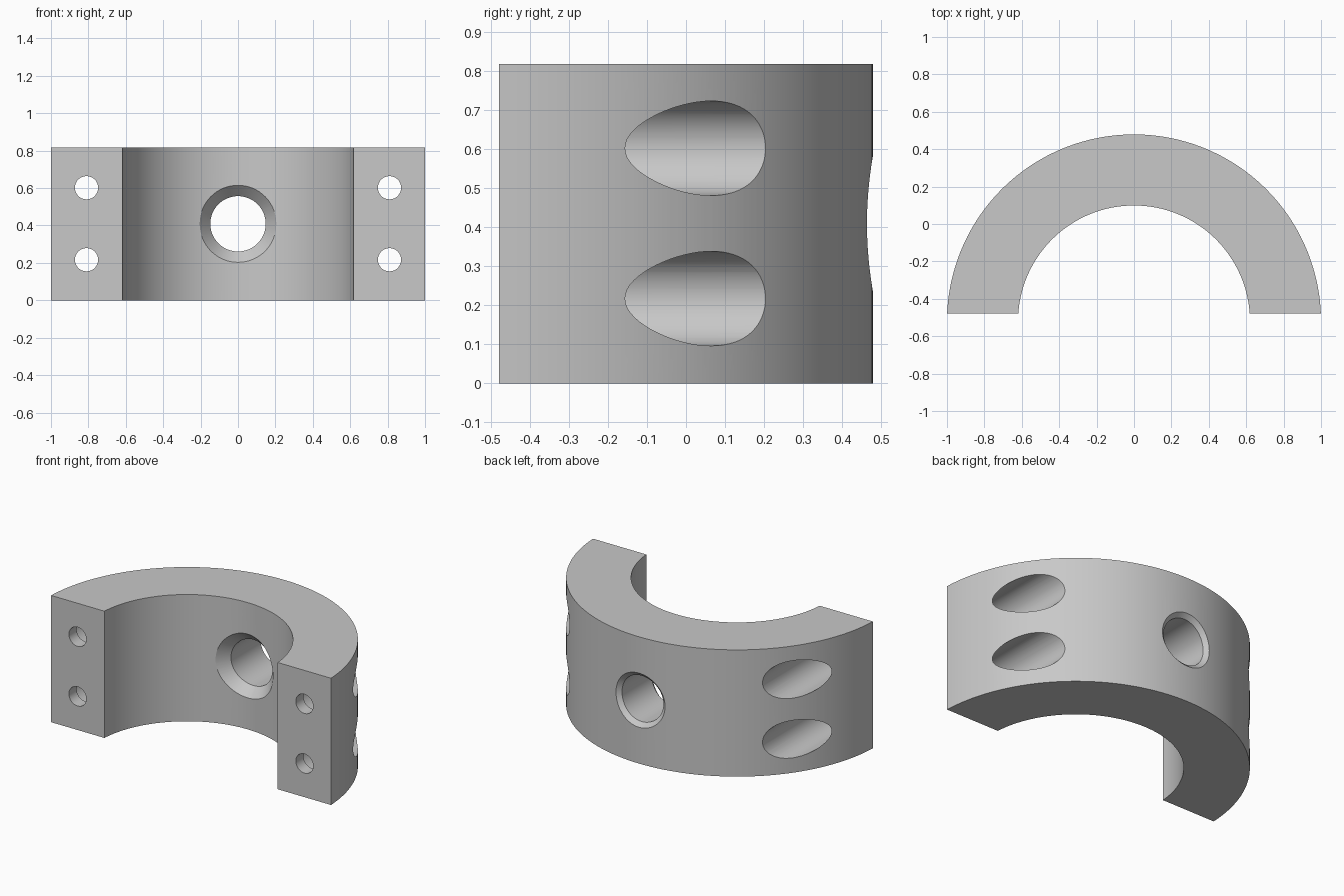
import bpy, bmesh, math

cube = bpy.data.objects.get("Cube")
if cube:
    bpy.data.objects.remove(cube, do_unlink=True)

HEIGHT = 0.818
OUTER, INNER = 1.0, 0.62
CENTRE_Y, FACE_Y = -0.521, -0.479
ARC_STEPS, HOLE_STEPS = 120, 64


def make_object(name, bm):
    bmesh.ops.recalc_face_normals(bm, faces=bm.faces)
    mesh = bpy.data.meshes.new(name)
    bm.to_mesh(mesh)
    bm.free()
    obj = bpy.data.objects.new(name, mesh)
    bpy.context.collection.objects.link(obj)
    return obj


def arc(radius):
    """Points of a near-half circle, ending on the flat clamping faces."""
    start = math.asin((FACE_Y - CENTRE_Y) / radius)
    span = math.pi - 2 * start
    angles = [start + span * i / ARC_STEPS for i in range(ARC_STEPS + 1)]
    return [(radius * math.cos(a), CENTRE_Y + radius * math.sin(a)) for a in angles]


def surface_y(radius, x):
    return CENTRE_Y + math.sqrt(radius ** 2 - x ** 2)


def loft_hole(bm, x, z, rings):
    """Closed cutter along y; each ring is (radius, y or function of x)."""
    loops = []
    for radius, depth in rings:
        loop = []
        for i in range(HOLE_STEPS):
            a = math.tau * i / HOLE_STEPS
            dx, dz = radius * math.cos(a), radius * math.sin(a)
            y = depth(dx) if callable(depth) else depth
            loop.append(bm.verts.new((x + dx, y, z + dz)))
        loops.append(loop)
    for a, b in zip(loops, loops[1:]):
        for i in range(HOLE_STEPS):
            j = (i + 1) % HOLE_STEPS
            bm.faces.new((a[i], a[j], b[j], b[i]))
    bm.faces.new(loops[0])
    bm.faces.new(loops[-1])


# Half ring body
bm = bmesh.new()
outline = arc(OUTER) + arc(INNER)[::-1]
base = bm.faces.new([bm.verts.new((x, y, 0)) for x, y in outline])
top = bmesh.ops.extrude_face_region(bm, geom=[base])["geom"]
bmesh.ops.translate(bm, vec=(0, 0, HEIGHT),
                    verts=[g for g in top if isinstance(g, bmesh.types.BMVert)])
body = make_object("half_ring_clamp", bm)

# Bolt holes with counterbores opening on the outer wall
bm = bmesh.new()
for x in (-0.81, 0.81):
    for z in (0.217, 0.602):
        loft_hole(bm, x, z, [(0.062, -1), (0.062, -0.4), (0.121, -0.4), (0.121, 1)])

# Central bore, chamfered on the inner and outer walls
BORE, IN_CH, OUT_CH, EXTRA = 0.148, 0.058, 0.027, 0.02
loft_hole(bm, 0, HEIGHT / 2, [
    (BORE + IN_CH + EXTRA, -1),
    (BORE + IN_CH + EXTRA, lambda x: surface_y(INNER, x) - EXTRA),
    (BORE, lambda x: surface_y(INNER, x) + IN_CH),
    (BORE, lambda x: surface_y(OUTER, x) - OUT_CH),
    (BORE + OUT_CH + EXTRA, lambda x: surface_y(OUTER, x) + EXTRA),
    (BORE + OUT_CH + EXTRA, 1),
])
cutter = make_object("hole_cutter", bm)
cutter.hide_render = True

# Cut the holes
cut = body.modifiers.new("holes", "BOOLEAN")
cut.operation = "DIFFERENCE"
cut.solver = "EXACT"
cut.object = cutter
bpy.ops.object.select_all(action="DESELECT")
body.select_set(True)
bpy.context.view_layer.objects.active = body
bpy.ops.object.modifier_apply(modifier=cut.name)
bpy.data.objects.remove(cutter, do_unlink=True)
bpy.ops.object.shade_smooth_by_angle(angle=math.radians(25))

# Plain grey metal
grey = bpy.data.materials.new("plain_grey")
grey.use_nodes = True
colour = (0.58, 0.58, 0.58, 1)
grey.diffuse_color = colour
grey.node_tree.nodes["Principled BSDF"].inputs["Base Color"].default_value = colour
body.data.materials.clear()
body.data.materials.append(grey)
